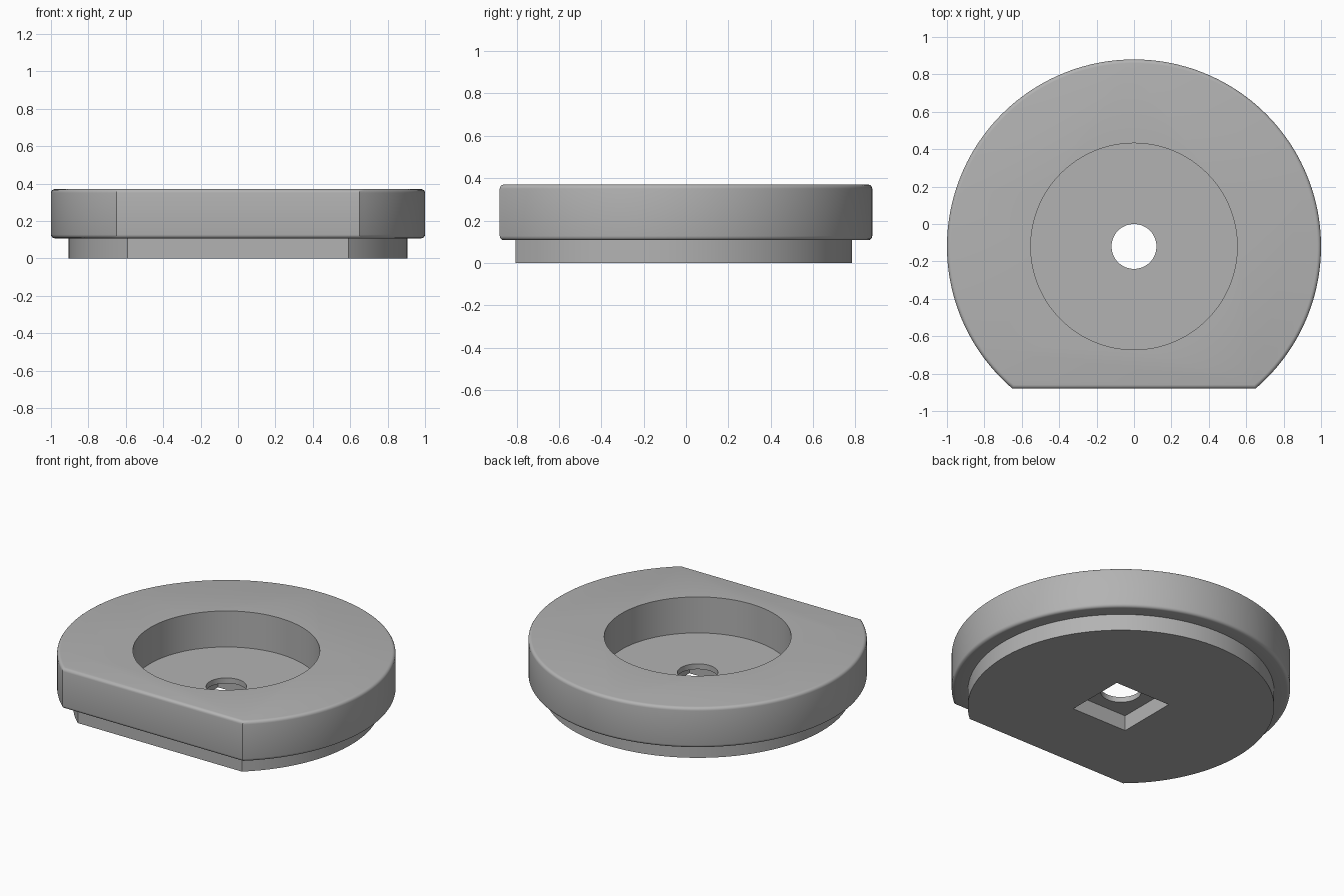
import bpy, bmesh
from math import sin, cos, pi, asin

cube = bpy.data.objects.get("Cube")
if cube:
    bpy.data.objects.remove(cube, do_unlink=True)

CY = -0.12              # y of the common axis
FLOOR, STEP, TOP = 0.135, 0.107, 0.37
ROUND = 0.02

grey = bpy.data.materials.new("plain grey")
grey.use_nodes = True
colour = (0.45, 0.45, 0.45, 1)
grey.diffuse_color = colour
grey.node_tree.nodes["Principled BSDF"].inputs["Base Color"].default_value = colour


def make_object(name, bm):
    bmesh.ops.recalc_face_normals(bm, faces=bm.faces[:])
    mesh = bpy.data.meshes.new(name)
    bm.to_mesh(mesh)
    bm.free()
    mesh.materials.append(grey)
    obj = bpy.data.objects.new(name, mesh)
    bpy.context.collection.objects.link(obj)
    return obj


def d_ring(bm, radius, flat, z, steps=128):
    """Circle cut by a straight chord on the front side."""
    a = asin(flat / radius)
    sweep = pi + 2 * a
    return [bm.verts.new((radius * cos(-a + sweep * i / steps),
                          CY + radius * sin(-a + sweep * i / steps), z))
            for i in range(steps + 1)]


# Stepped body: narrow foot below a wider rim with rounded edges
sections = [(0.905, 0.685, 0), (0.905, 0.685, STEP)]
arc = [ROUND * (1 - sin(i * pi / 8)) for i in range(5)]
rise = [ROUND * (1 - cos(i * pi / 8)) for i in range(5)]
sections += [(1 - a, 0.76 - a, STEP + r) for a, r in zip(arc, rise)]
sections += [(1 - a, 0.76 - a, TOP - r) for a, r in zip(arc[::-1], rise[::-1])]

bm = bmesh.new()
rings = [d_ring(bm, *s) for s in sections]
for low, high in zip(rings, rings[1:]):
    for i in range(len(low)):
        j = (i + 1) % len(low)
        bm.faces.new((low[i], low[j], high[j], high[i]))
bm.faces.new(rings[0][::-1])
bm.faces.new(rings[-1])
body = make_object("stepped_body", bm)


def round_cutter(name, radius, z0, z1, sides):
    bm = bmesh.new()
    bmesh.ops.create_cone(bm, cap_ends=True, segments=sides, radius1=radius,
                          radius2=radius, depth=z1 - z0)
    bmesh.ops.translate(bm, verts=bm.verts, vec=(0, CY, (z0 + z1) / 2))
    return make_object(name, bm)


def square_cutter(name, side, z0, z1):
    bm = bmesh.new()
    bmesh.ops.create_cube(bm, size=1)
    bmesh.ops.scale(bm, verts=bm.verts, vec=(side, side, z1 - z0))
    bmesh.ops.translate(bm, verts=bm.verts, vec=(0, CY, (z0 + z1) / 2))
    return make_object(name, bm)


# Round recess on top, square pocket underneath, round hole between them
cutters = [round_cutter("recess_cutter", 0.552, FLOOR, 0.6, 128),
           square_cutter("pocket_cutter", 0.4, -0.2, 0.1),
           round_cutter("hole_cutter", 0.12, -0.3, 0.7, 64)]

bpy.ops.object.select_all(action='DESELECT')
bpy.context.view_layer.objects.active = body
body.select_set(True)
for cutter in cutters:
    cutter.hide_render = True
    mod = body.modifiers.new(cutter.name, 'BOOLEAN')
    mod.operation = 'DIFFERENCE'
    mod.solver = 'EXACT'
    mod.object = cutter
    bpy.ops.object.modifier_apply(modifier=mod.name)
    bpy.data.objects.remove(cutter, do_unlink=True)

bpy.ops.object.shade_smooth_by_angle(angle=pi / 6)
